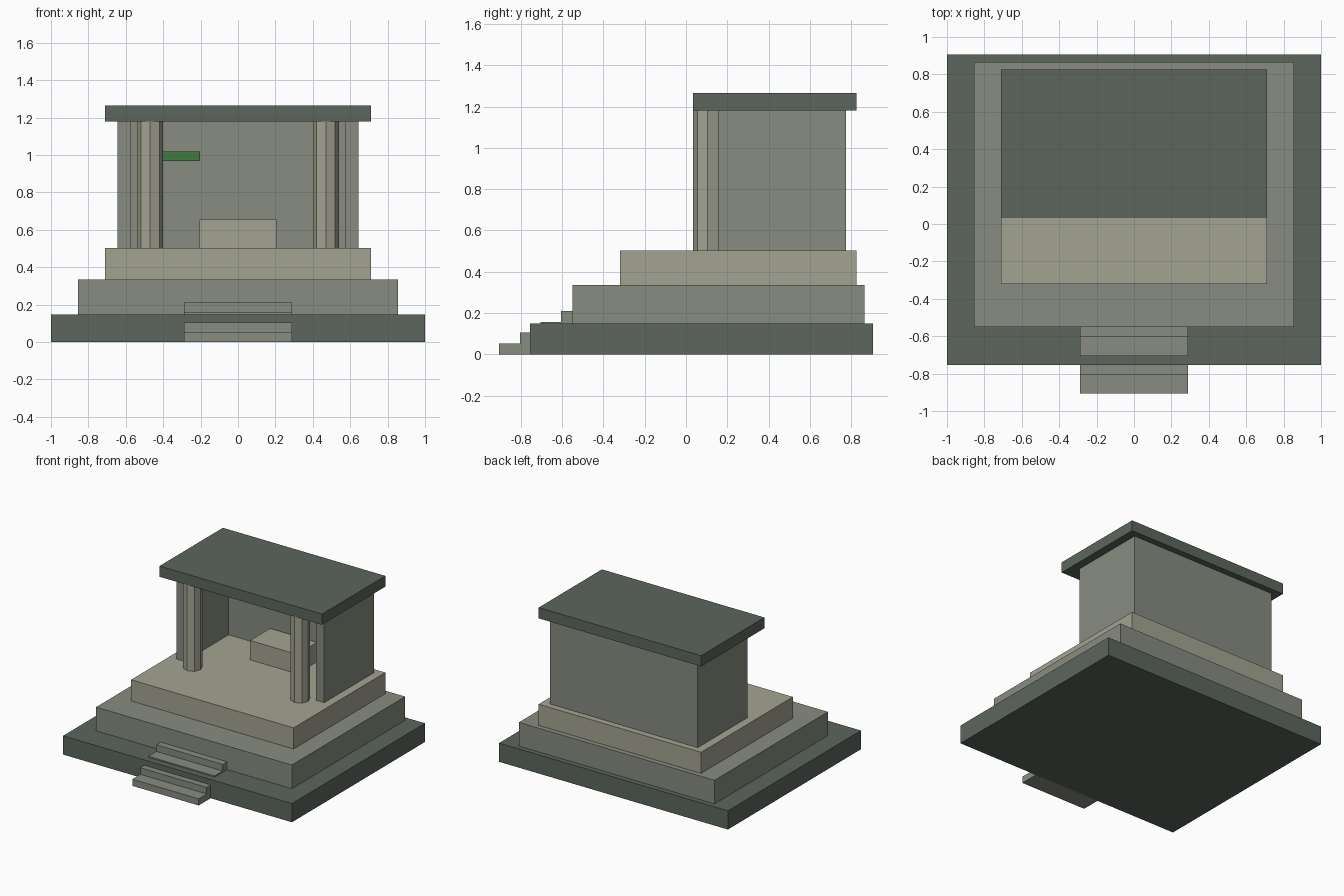
import bpy, bmesh, math

if "Cube" in bpy.data.objects:
    bpy.data.objects.remove(bpy.data.objects["Cube"])


def material(name, rgb):
    m = bpy.data.materials.new(name)
    m.diffuse_color = (*rgb, 1)
    m.use_nodes = True
    m.node_tree.nodes["Principled BSDF"].inputs["Base Color"].default_value = m.diffuse_color
    return m


DARK = material("dark_stone", (0.107, 0.133, 0.110))
MID = material("mid_stone", (0.242, 0.263, 0.215))
PALE = material("pale_stone", (0.367, 0.367, 0.290))
MOSS = material("moss_green", (0.051, 0.196, 0.047))


def finish(name, bm, mat):
    bmesh.ops.recalc_face_normals(bm, faces=bm.faces)
    mesh = bpy.data.meshes.new(name)
    bm.to_mesh(mesh)
    bm.free()
    mesh.materials.append(mat)
    obj = bpy.data.objects.new(name, mesh)
    bpy.context.collection.objects.link(obj)
    return obj


def prism(name, outline, z0, z1, mat):
    """Extrude a flat outline upwards from z0 to z1."""
    bm = bmesh.new()
    face = bm.faces.new([bm.verts.new((x, y, z0)) for x, y in outline])
    top = bmesh.ops.extrude_face_region(bm, geom=[face])["geom"]
    verts = [v for v in top if isinstance(v, bmesh.types.BMVert)]
    bmesh.ops.translate(bm, verts=verts, vec=(0, 0, z1 - z0))
    return finish(name, bm, mat)


def box(name, x0, x1, y0, y1, z0, z1, mat):
    return prism(name, [(x0, y0), (x1, y0), (x1, y1), (x0, y1)], z0, z1, mat)


# Stepped platform
box("base_tier", -1, 1, -0.755, 0.905, 0, 0.148, DARK)
box("middle_tier", -0.855, 0.855, -0.55, 0.865, 0.148, 0.335, MID)
box("upper_tier", -0.71, 0.71, -0.32, 0.825, 0.335, 0.502, PALE)

# Front stairs: the lower pair meets the base, the upper pair sits on it
for i in range(4):
    back, bottom = (-0.75, 0) if i < 2 else (-0.545, 0.1)
    y = -0.905 + 0.1 * i
    box(f"stair_{i + 1}", -0.29, 0.29, y, back, bottom, 0.0525 * (i + 1), MID)

# U-shaped chamber wall, open at the front
W, T, FRONT, BACK = 0.645, 0.07, 0.155, 0.775
prism("chamber_wall", [(-W, FRONT), (-W + T, FRONT), (-W + T, BACK - T), (W - T, BACK - T),
                       (W - T, FRONT), (W, FRONT), (W, BACK), (-W, BACK)], 0.502, 1.18, MID)

# Octagonal pillars
for side, sign in (("left", -1), ("right", 1)):
    ring = [(sign * 0.47 + 0.07 * math.cos(math.tau * k / 8),
             0.105 + 0.07 * math.sin(math.tau * k / 8)) for k in range(8)]
    prism(f"{side}_pillar", ring, 0.502, 1.18, PALE)

# Roof slab, altar and moss strip on the rear wall
box("roof_slab", -0.71, 0.71, 0.035, 0.825, 1.18, 1.265, DARK)
box("altar", -0.205, 0.205, 0.445, 0.695, 0.502, 0.655, PALE)
box("moss_strip", -0.4, -0.203, 0.68, BACK - T, 0.967, 1.018, MOSS)
